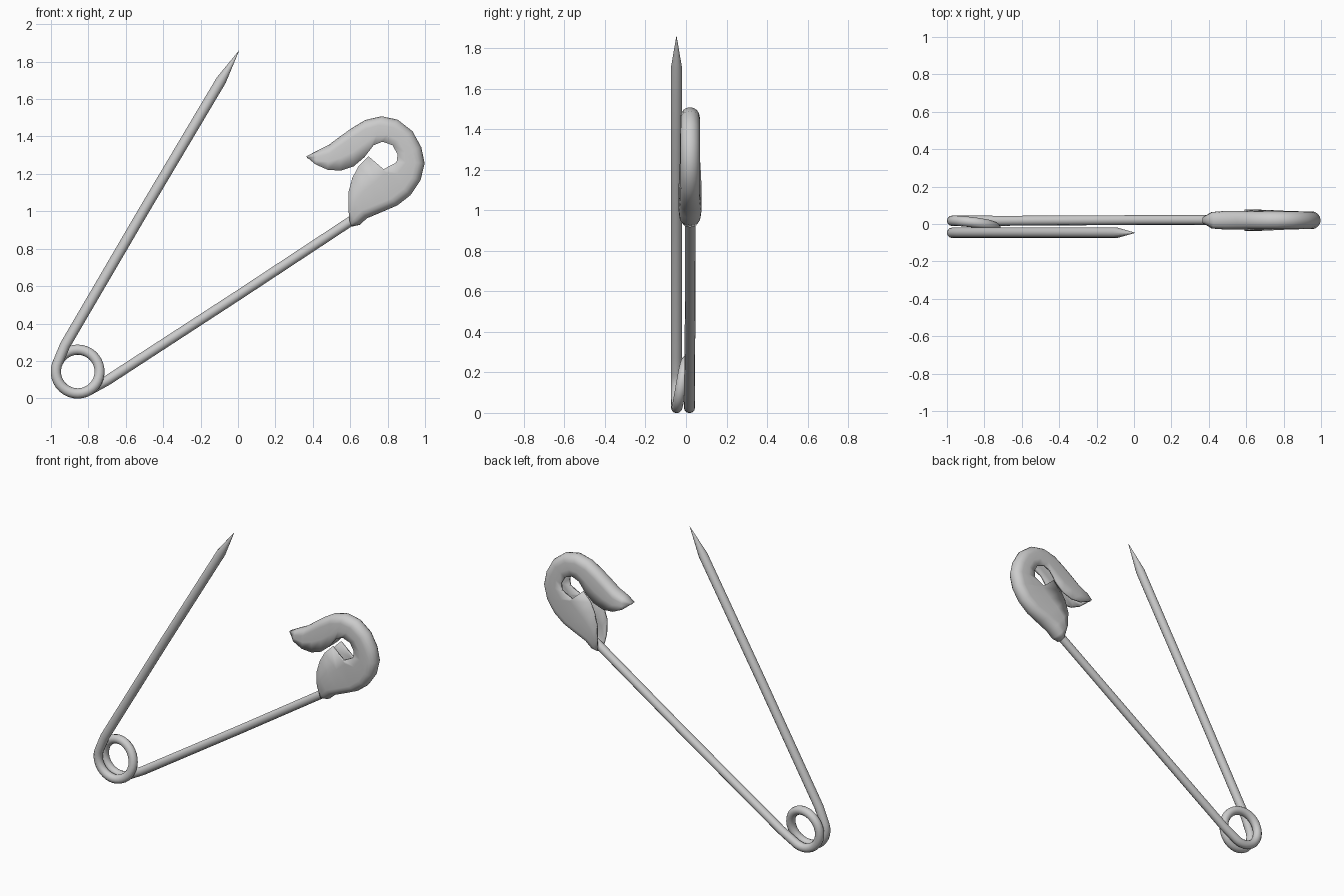
import bpy, bmesh
from math import sin, cos, pi, radians
from mathutils import Vector

if "Cube" in bpy.data.objects:
    bpy.data.objects.remove(bpy.data.objects["Cube"])

def smooth(ob, angle):
    bpy.ops.object.select_all(action='DESELECT')
    ob.select_set(True)
    bpy.context.view_layer.objects.active = ob
    bpy.ops.object.shade_smooth_by_angle(angle=radians(angle))

# Wire: needle, coil spring and fixed arm as one swept tube
Y_FRONT, Y_BACK, R = -0.047, 0.017, 0.117
path = [(0.006, Y_FRONT, 1.86, 0.02), (-0.09, Y_FRONT, 1.70, 1.0),
        (-0.50, Y_FRONT, 1.01, 1.0), (-0.925, Y_FRONT, 0.283, 1.0)]
for i in range(49):
    a = 152 + (664 - 152) * i / 48
    t = min(max((a - 250) / 260, 0), 1)
    t = t * t * (3 - 2 * t)
    path.append((-0.857 + R * cos(radians(a)), Y_FRONT + (Y_BACK - Y_FRONT) * t,
                 0.143 + R * sin(radians(a)), 0.98))
path += [(-0.70, Y_BACK, 0.095, 0.95), (0.0, Y_BACK + 0.004, 0.55, 0.93),
         (0.66, Y_BACK + 0.005, 0.985, 0.93)]
cu = bpy.data.curves.new("pin_wire", 'CURVE')
cu.dimensions = '3D'
cu.bevel_depth = 0.028
cu.bevel_resolution = 4
cu.use_fill_caps = True
sp = cu.splines.new('POLY')
sp.points.add(len(path) - 1)
for p, (x, y, z, r) in zip(sp.points, path):
    p.co = (x, y, z, 1)
    p.radius = r
wire = bpy.data.objects.new("pin_wire", cu)
bpy.context.collection.objects.link(wire)
bpy.ops.object.select_all(action='DESELECT')
wire.select_set(True)
bpy.context.view_layer.objects.active = wire
bpy.ops.object.convert(target='MESH')
smooth(bpy.context.view_layer.objects.active, 50)

# Clasp: folded sheet; each row is outer x, z, inner x, z, half thickness
rows = [(.366, 1.294, .374, 1.284, .018), (.425, 1.325, .414, 1.251, .044),
        (.49, 1.358, .479, 1.222, .049), (.55, 1.403, .548, 1.217, .049),
        (.607, 1.444, .618, 1.24, .048), (.68, 1.488, .676, 1.289, .048),
        (.767, 1.508, .725, 1.353, .048), (.853, 1.490, .773, 1.372, .048),
        (.933, 1.428, .826, 1.353, .048), (.98, 1.342, .853, 1.305, .048),
        (.998, 1.257, .848, 1.262, .048), (.976, 1.166, .778, 1.225, .048),
        (.922, 1.086, .698, 1.294, .048), (.853, 1.032, .644, 1.24, .050),
        (.767, .995, .612, 1.18, .054), (.69, .963, .590, 1.10, .057),
        (.65, .927, .590, 1.01, .052), (.607, .918, .597, .947, .034)]
bm = bmesh.new()
strips = []
for ox, oz, ix, iz, h in rows:
    o, inn = Vector((ox, 0.02, oz)), Vector((ix, 0.02, iz))
    length = (inn - o).length
    d = (inn - o) / length
    w = min(0.05, 0.45 * length)
    # rounded fold at the outer edge, straight walls to the inner edge
    sec = [(length, -h), ((length + w) / 2, -h)]
    sec += [(w * (1 - cos(a)), h * sin(a))
            for a in [-pi / 2 + pi * k / 8 for k in range(9)]]
    sec += [((length + w) / 2, h), (length, h)]
    strips.append([bm.verts.new(o + d * u + Vector((0, v, 0))) for u, v in sec])
for a, b in zip(strips, strips[1:]):
    for k in range(len(a) - 1):
        bm.faces.new((a[k], a[k + 1], b[k + 1], b[k]))
bmesh.ops.recalc_face_normals(bm, faces=bm.faces[:])
# make the normals point away from the fold's inside
front = min(bm.faces, key=lambda f: f.calc_center_median().y)
if front.normal.y > 0:
    bmesh.ops.reverse_faces(bm, faces=bm.faces[:])
me = bpy.data.meshes.new("clasp_head")
bm.to_mesh(me)
bm.free()
clasp = bpy.data.objects.new("clasp_head", me)
bpy.context.collection.objects.link(clasp)
smooth(clasp, 45)
sol = clasp.modifiers.new("sheet", 'SOLIDIFY')
sol.thickness = 0.012
sol.offset = -1
